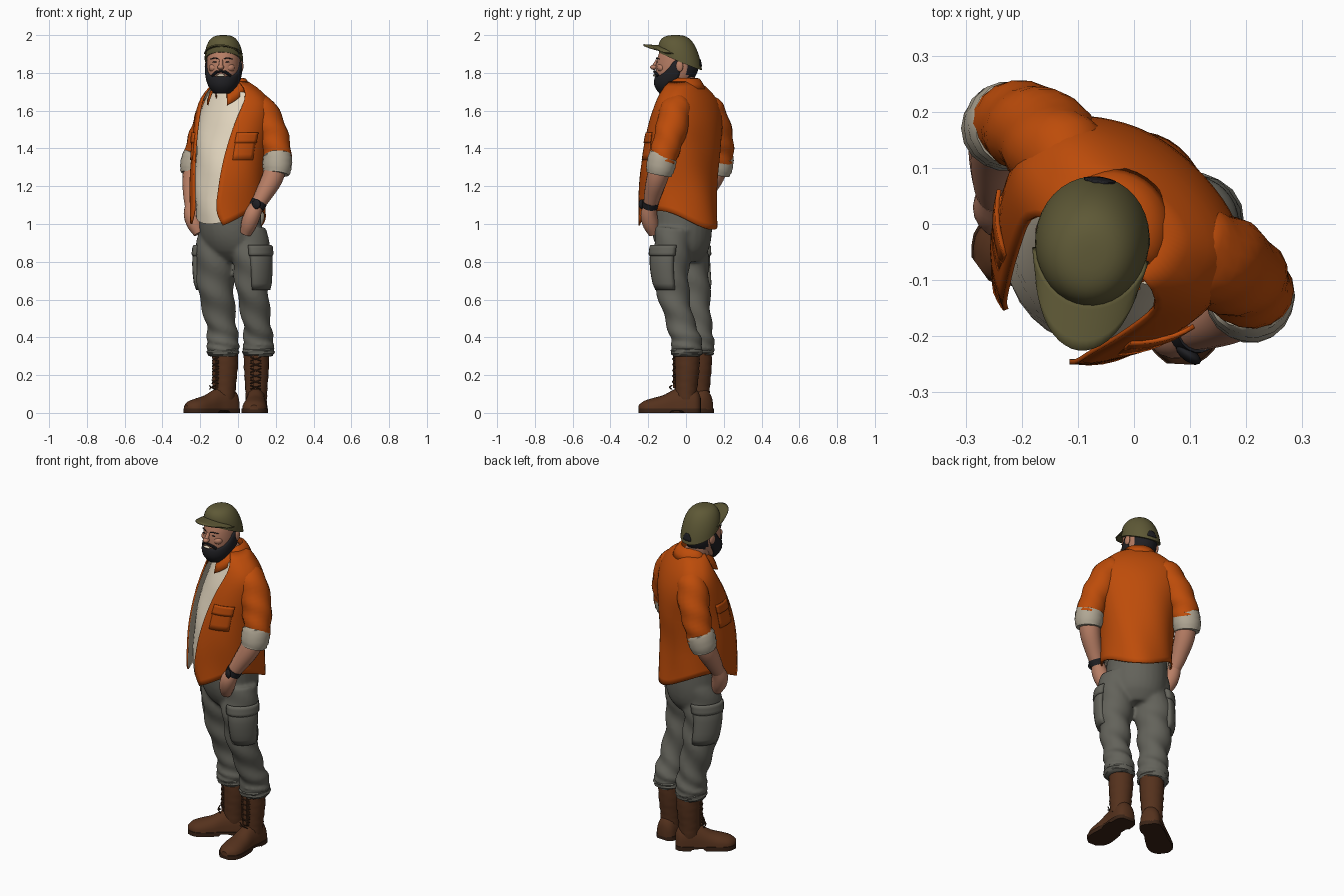
import bpy, bmesh
from math import sin, cos, pi, radians, exp
from mathutils import Vector

if "Cube" in bpy.data.objects:
    bpy.data.objects.remove(bpy.data.objects["Cube"])

def material(name, *rgb):
    m = bpy.data.materials.new(name)
    m.use_nodes = True
    m.diffuse_color = (*rgb, 1)
    m.node_tree.nodes["Principled BSDF"].inputs["Base Color"].default_value = (*rgb, 1)
    m.node_tree.nodes["Principled BSDF"].inputs["Roughness"].default_value = 0.9
    return m

ORANGE = material("orange cloth", .51, .072, .003)
CREAM = material("cream cotton", .75, .66, .51)
LINING = material("pale lining", .44, .39, .30)
GREY = material("grey canvas", .125, .123, .103)
BROWN = material("brown leather", .09, .031, .012)
SOLE = material("dark sole", .042, .017, .008)
OLIVE = material("olive cap", .112, .099, .037)
SKIN = material("skin", .48, .21, .13)
BLACK = material("black hair", .014, .014, .017)

YAW = radians(-35)
MID = -.02

def frame(x, y, angle):
    """Map (left, forward, z) of a turned part to world space."""
    def place(l, f, z):
        return Vector((x + l * cos(angle) + f * sin(angle),
                       y + l * sin(angle) - f * cos(angle), z))
    return place

body = frame(0, 0, YAW)
skull = frame(-.075, -.035, radians(-7))

def at(keys, t):
    """Smooth interpolation of rows keyed by their first value."""
    t = min(max(t, keys[0][0]), keys[-1][0])
    i = max(k for k in range(len(keys) - 1) if keys[k][0] <= t)
    p, q = keys[i], keys[i + 1]
    o, r = keys[max(i - 1, 0)], keys[min(i + 2, len(keys) - 1)]
    h = q[0] - p[0]
    u = (t - p[0]) / h
    out = []
    for a, b, c, d in zip(o[1:], p[1:], q[1:], r[1:]):
        m, n = (c - a) / (q[0] - o[0]) * h, (d - b) / (r[0] - p[0]) * h
        out.append(b + u * (m + u * (3 * (c - b) - 2 * m - n + u * (2 * (b - c) + m + n))))
    return out

def grid(name, rows, *mats, closed=True, thick=0):
    bm = bmesh.new()
    vs = [[bm.verts.new(p) for p in row] for row in rows]
    n = len(rows[0])
    for a, b in zip(vs, vs[1:]):
        for j in range(n if closed else n - 1):
            k = (j + 1) % n
            bm.faces.new((a[j], a[k], b[k], b[j]))
    if closed:
        bm.faces.new(vs[0])
        bm.faces.new(vs[-1])
        bmesh.ops.recalc_face_normals(bm, faces=bm.faces)
    return finish(name, bm, mats, thick)

def finish(name, bm, mats, thick=0):
    me = bpy.data.meshes.new(name)
    bm.to_mesh(me)
    bm.free()
    ob = bpy.data.objects.new(name, me)
    bpy.context.collection.objects.link(ob)
    for m in mats:
        me.materials.append(m)
    if thick:
        mod = ob.modifiers.new("thickness", "SOLIDIFY")
        mod.thickness, mod.offset = thick, -1
        mod.material_offset = len(mats) - 1
    bpy.ops.object.select_all(action="DESELECT")
    ob.select_set(True)
    bpy.context.view_layer.objects.active = ob
    bpy.ops.object.shade_smooth_by_angle(angle=radians(40))
    return ob

def limb(name, points, mat, n=14, seg=18, fold=0, waves=30):
    """Round tube through (position, radius) points with optional cloth folds."""
    keys = [(i, *p, r) for i, (p, r) in enumerate(points)]
    samples = [at(keys, i * (len(keys) - 1) / n) for i in range(n + 1)]
    rows = []
    for i, (x, y, z, r) in enumerate(samples):
        t = Vector(samples[min(i + 1, n)][:3]) - Vector(samples[max(i - 1, 0)][:3])
        u = t.cross(Vector((0, 1, 0))).normalized()
        v = t.normalized().cross(u)
        ring = []
        for j in range(seg):
            a = 2 * pi * j / seg
            w = r + fold * sin(2 * a + waves * i / n)
            ring.append(Vector((x, y, z)) + u * w * cos(a) + v * w * sin(a))
        rows.append(ring)
    return grid(name, rows, mat)

def ball(name, pos, size, mat, angle=0):
    bm = bmesh.new()
    bmesh.ops.create_uvsphere(bm, u_segments=14, v_segments=10, radius=1)
    ob = finish(name, bm, [mat])
    ob.location, ob.scale, ob.rotation_euler.z = pos, size, angle

def box(name, pos, size, mat, angle, bevel):
    bm = bmesh.new()
    bmesh.ops.create_cube(bm, size=1)
    bmesh.ops.scale(bm, vec=size, verts=bm.verts)
    bmesh.ops.bevel(bm, geom=bm.edges[:], offset=bevel, segments=2, affect="EDGES")
    ob = finish(name, bm, [mat])
    ob.location, ob.rotation_euler.z = pos, angle

# Torso shape: height, forward centre, half width, half depth; the upper back is flatter
TORSO = [(.96, .05, .185, .2), (1.1, .058, .187, .2), (1.25, .058, .195, .195), (1.4, .04, .203, .185),
         (1.54, .02, .212, .16), (1.64, .012, .2, .125), (1.71, .02, .145, .095), (1.76, .035, .07, .07)]

def torso(a, z, off=0):
    c, w, d = at(TORSO, z)
    f = cos(a)
    if f < 0:
        f = -abs(f) ** (1 - .35 * min(1, max(0, (z - 1.2) / .3)))
    return body(MID + (w + off) * sin(a), c + (d + off) * f, z)

# Undershirt, hanging lowest at the front
def undershirt_point(a, v):
    hem = 1.0 + .09 * (1 - max(0, cos(a)))
    return torso(a, hem + (1.7 - hem) * v, -.016 + .003 * sin(3 * a + 16 * v))

grid("undershirt", [[undershirt_point(2 * pi * j / 32, i / 16) for j in range(32)] for i in range(17)], CREAM)

# Open shirt: the front edges part around the belly, the hem rises at the sides
OPENING = [(.96, 38), (1.08, 24), (1.2, 25), (1.4, 29), (1.6, 37), (1.7, 52), (1.76, 68)]

def shirt_point(u, v):
    right = radians(at(OPENING, 1.0 + .75 * v)[0])
    left = right - radians(5) * (1 - v)
    a = left + (2 * pi - left - right) * u
    hem = 1.02 - .05 * cos(2 * a)
    z = hem + (1.755 - hem) * v
    flare = .018 * (exp(-u * 14) + exp(-(1 - u) * 14)) * (1 - .8 * v)
    return torso(a, z, .006 + flare + .004 * sin(5 * a + 11 * z) * (1 - v))

grid("open_shirt", [[shirt_point(j / 44, i / 24) for j in range(45)] for i in range(25)],
     ORANGE, LINING, closed=False, thick=.009)

# Chest pockets with flaps
def shirt_patch(name, a0, a1, z0, z1, off):
    grid(name, [[torso(radians(a0 + (a1 - a0) * j / 6), z0 + (z1 - z0) * i / 4, off)
                 for j in range(7)] for i in range(5)], ORANGE, closed=False, thick=.008)

for side, s in (("left", 1), ("right", -1)):
    lo, hi = sorted((s * 38, s * 70))
    shirt_patch(side + "_chest_pocket", lo, hi, 1.34, 1.46, .013)
    shirt_patch(side + "_chest_pocket_flap", lo - 1, hi + 1, 1.43, 1.485, .018)

# Folded collar: inner stand, crest, then the falling leaf
rows = []
for r, drop in ((.064, .04), (.069, 0), (.08, .004), (.096, .028), (.108, .055)):
    row = []
    for j in range(29):
        a = radians(34 + 292 * j / 28)
        front = max(0, cos(a))
        row.append(body(-.028 + r * sin(a), .034 + (r + .035 * front) * cos(a),
                        1.768 - drop * (1 + .5 * front) - .075 * front))
    rows.append(row)
grid("collar", rows, ORANGE, closed=False, thick=.007)

# Arms, mirrored in the turned body frame
for side, s in (("left", 1), ("right", -1)):
    def arm(*pts):
        return [(body(MID + s * l, f, z), r) for l, f, z, r in pts]
    limb(side + "_sleeve", arm((.1, -.02, 1.64, .06), (.15, -.025, 1.6, .084), (.205, -.035, 1.5, .084),
         (.245, -.03, 1.41, .077), (.265, -.018, 1.33, .072)), ORANGE, n=20, fold=.0035, waves=22)
    limb(side + "_rolled_cuff", arm((.258, -.022, 1.365, .07), (.262, -.018, 1.35, .077),
         (.267, -.008, 1.3, .077), (.268, 0, 1.265, .068)), LINING, n=10, fold=.002)
    limb(side + "_forearm", arm((.262, -.015, 1.33, .058), (.256, .022, 1.24, .056), (.23, .07, 1.15, .045),
         (.208, .1, 1.09, .036)), SKIN)
    limb(side + "_hand", arm((.21, .097, 1.1, .036), (.195, .117, 1.05, .044), (.175, .12, 1.0, .042),
         (.15, .115, .95, .03)), SKIN)
    if s > 0:
        limb("watch_strap", arm((.22, .088, 1.118, .043), (.21, .1, 1.09, .042)), BLACK, n=3)
        ball("watch_face", body(MID + .233, .135, 1.105), (.026, .012, .026), BLACK, YAW)

# Trousers: seat and legs fused into one smooth cloth surface
HIPS = [(.8, .02, .1, .07), (.86, .03, .145, .125), (.95, .04, .165, .155), (1.08, .045, .165, .16)]
rows = []
for i in range(11):
    z = .8 + .028 * i
    c, w, d = at(HIPS, z)
    rows.append([body(MID + w * sin(2 * pi * j / 28), c + d * cos(2 * pi * j / 28), z) for j in range(28)])
trousers = [grid("trousers", rows, GREY)]

# Leg stations: height, x, y, radius
LEGS = {"left": ((.3, .108, .004, .07), (.34, .108, .004, .082), (.385, .108, .0, .08), (.48, .1, -.03, .074),
                 (.64, .078, -.068, .085), (.8, .07, -.08, .099), (.97, .055, -.06, .1)),
        "right": ((.3, -.08, .064, .074), (.34, -.08, .064, .086), (.385, -.08, .064, .084), (.48, -.09, .055, .08),
                  (.64, -.115, .033, .095), (.8, -.122, .015, .104), (.97, -.095, .005, .11))}

def pocket(name, leg, facing, spread, z0, z1, off):
    rows = []
    for i in range(7):
        z = z0 + (z1 - z0) * i / 6
        x, y, r = at(leg, z)
        soft = r + off - (.007 if i in (0, 6) else 0)
        row = []
        for j in range(11):
            a = facing + spread * (j / 5 - 1)
            w = soft - .008 * (abs(j / 5 - 1) ** 6)
            row.append(Vector((x + w * cos(a), y + w * sin(a), z)))
        rows.append(row)
    grid(name, rows, GREY, closed=False, thick=.025)

for side, leg in LEGS.items():
    trousers.append(limb(side + "_trouser_leg", [((x, y, z), r) for z, x, y, r in leg],
                         GREY, n=44, seg=24, fold=.006, waves=36))
    facing = radians(-42) if side == "left" else radians(148)
    pocket(side + "_cargo_pocket", leg, facing, radians(50), .65, .86, .017)
    pocket(side + "_cargo_flap", leg, facing, radians(53), .83, .89, .023)
    limb(side + "_ankle_roll", [((*leg[0][1:3], z), r) for z, r in
         ((.35, .07), (.335, .084), (.312, .083), (.298, .068))], GREY, n=8, fold=.004)

bpy.ops.object.select_all(action="DESELECT")
for ob in trousers:
    ob.select_set(True)
bpy.context.view_layer.objects.active = trousers[0]
bpy.ops.object.join()
fuse = trousers[0].modifiers.new("fuse", "REMESH")
fuse.mode, fuse.voxel_size, fuse.use_smooth_shade = "VOXEL", .01, True
soften = trousers[0].modifiers.new("soften", "SMOOTH")
soften.factor, soften.iterations = .5, 5

# Boots: station along the foot, half width, height
FOOT = [(-.078, .03, .08), (-.06, .052, .12), (0, .058, .14), (.06, .056, .125), (.12, .062, .094),
        (.18, .065, .077), (.225, .052, .062), (.25, .022, .042)]
for side, x, y, ang in (("left", .097, .0, -3), ("right", -.072, .067, -54)):
    foot = frame(x, y, radians(ang))
    rows, outline = [], []
    for i in range(25):
        t = -.078 + .328 * i / 24
        w, h = at(FOOT, t)
        rows.append([foot(w * cos(pi * k / 12), t, .018 + (h - .018) * sin(pi * k / 12) ** .8)
                     for k in range(13)])
        outline.append((t, w + .004))
    grid(side + "_boot_foot", rows, BROWN)
    edge = [(w, t) for t, w in outline] + [(-w, t) for t, w in reversed(outline)]
    grid(side + "_boot_sole", [[foot(w, t, z + (.012 if .01 < t < .08 and z == 0 else 0)) for w, t in edge]
                               for z in (0, .024)], SOLE)
    limb(side + "_boot_shaft", [(foot(0, f, z), r) for f, z, r in
         ((.0, .07, .056), (-.002, .15, .06), (-.006, .24, .066), (-.006, .33, .067))],
         BROWN, n=12, fold=.002)
    box(side + "_boot_tongue", foot(0, .058, .22), (.04, .02, .19), BROWN, radians(ang), .008)
    for k in range(6):
        z = .135 + .03 * k
        f = .07 + max(0, .17 - z) * .5
        for d in (-1, 1):
            limb(f"{side}_lace_{k}_{d}", [(foot(-.028, f - .012, z - d * .01), .003), (foot(0, f, z), .0035),
                 (foot(.028, f - .012, z + d * .01), .003)], SOLE, n=4, seg=6)

# Neck and head
limb("neck", [(body(-.025, .025, 1.62), .085), (body(-.03, .035, 1.7), .07),
              (skull(0, -.02, 1.76), .064), (skull(0, -.02, 1.85), .066)], SKIN)
HEAD = [(1.69, .06, .035, .035), (1.73, .045, .062, .072), (1.78, .02, .08, .104), (1.85, .01, .088, .113),
        (1.92, .012, .08, .09), (1.97, .02, .04, .05)]

def face(a, z, off=0):
    c, w, d = at(HEAD, z)
    return skull((w + off) * sin(a), c + (d + off) * cos(a), z)

head = grid("head", [[face(2 * pi * j / 32, 1.69 + .28 * i / 20) for j in range(32)] for i in range(21)],
            SKIN, BLACK)
for p in head.data.polygons:
    if p.center.y > .005 and p.center.z > 1.775:
        p.material_index = 1

def beard_point(a, v):
    top = 1.782 + .085 * min(1, (a / 1.5) ** 4)
    return face(a, 1.69 + (top - 1.69) * v, .003 + .012 * sin(pi * min(1, .15 + v * .85)) ** .6)

grid("beard", [[beard_point(radians(-104 + 208 * j / 30), i / 9) for j in range(31)] for i in range(10)],
     BLACK, closed=False, thick=.02)
for s in (1, -1):
    ball("ear", skull(s * .092, -.012, 1.835), (.011, .02, .03), SKIN, radians(-7))
    ball("eye", skull(s * .034, .115, 1.857), (.012, .004, .003), BLACK, radians(-7))
    limb("eyebrow", [(skull(s * .014, .121, 1.874), .002), (skull(s * .034, .117, 1.879), .003),
                     (skull(s * .058, .099, 1.873), .002)], BLACK, n=5, seg=8)
    limb("moustache", [(skull(0, .132, 1.808), .006), (skull(s * .024, .128, 1.804), .008),
                       (skull(s * .048, .106, 1.784), .008)], BLACK, n=6, seg=8)
    ball("cheek", skull(s * .04, .088, 1.827), (.03, .026, .024), SKIN)
ball("nose_tip", skull(0, .136, 1.83), (.018, .02, .014), SKIN)
limb("nose_bridge", [(skull(0, .117, 1.868), .009), (skull(0, .134, 1.836), .012)], SKIN, n=3, seg=10)
ball("teeth", skull(0, .132, 1.787), (.025, .008, .007), CREAM, radians(-7))

# Cap: dome whose rim drops toward the nape, with a curved brim
def cap_point(a, v, off=0):
    base = 1.862 + .048 * cos(a)
    r, rise = cos(v * pi / 2) ** .65, sin(v * pi / 2)
    return skull((.102 * r + off) * sin(a), -.006 + .022 * rise + (.114 * r + off) * cos(a),
                 base + (2 - base) * rise)

grid("cap_crown", [[cap_point(2 * pi * j / 36, min(.985, i / 12)) for j in range(36)] for i in range(13)], OLIVE)
grid("cap_back_opening", [[cap_point(pi + .28 * (j / 4 - 1) * cos(i * .3), .07 + .035 * i, .003)
                           for j in range(9)] for i in range(5)], BLACK, closed=False, thick=.005)
rows = []
for i in range(6):
    reach = i / 5
    rows.append([skull(.099 * sin(a) * (1 - .12 * reach), .1 * cos(a) + .092 * reach * cos(a) ** .5,
                       1.9 + .038 * cos(a) ** 1.5 + .006 * reach)
                 for a in (radians(-80 + 160 * j / 20) for j in range(21))])
grid("cap_brim", rows, OLIVE, closed=False, thick=.008)
